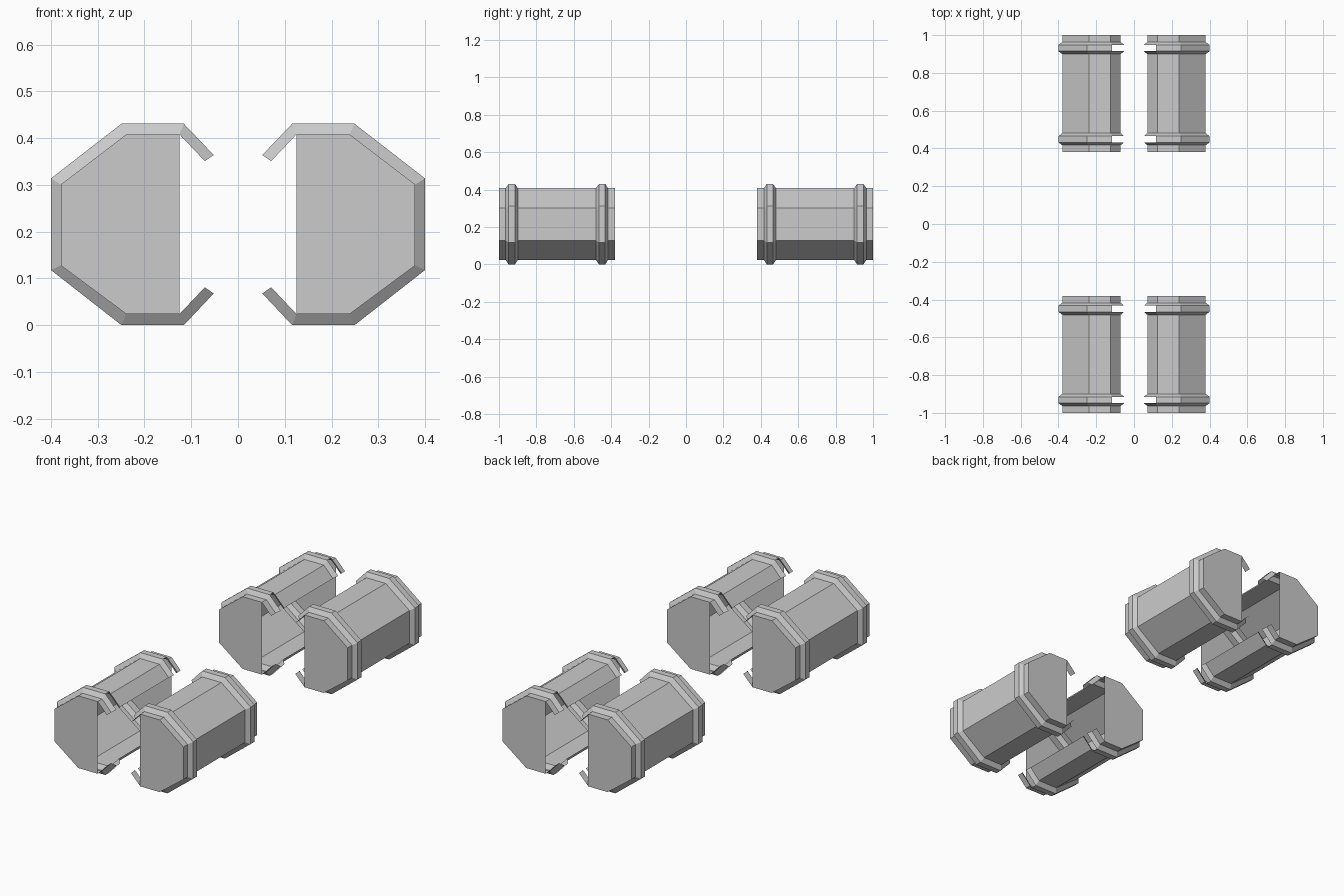
import bpy, bmesh

if "Cube" in bpy.data.objects:
    bpy.data.objects.remove(bpy.data.objects["Cube"])

# Cross-sections (x, z): wall sheet and raised rib, from upper lip round to lower lip
WALL = [(.071, .351), (.125, .408), (.239, .408), (.379, .301),
        (.379, .128), (.239, .024), (.125, .024), (.071, .081)]
RIB = [(.052, .364), (.116, .431), (.249, .431), (.40, .314),
       (.40, .118), (.249, 0), (.116, 0), (.052, .068)]

# Stations along y: two bevelled ribs on each trough
STATIONS = [(.38, WALL), (.417, WALL), (.432, RIB), (.465, RIB), (.481, WALL),
            (.899, WALL), (.915, RIB), (.948, RIB), (.964, WALL), (1.0, WALL)]


def trough(name, sx, sy):
    bm = bmesh.new()
    rings = [[bm.verts.new((sx * x, sy * y, z)) for x, z in prof]
             for y, prof in STATIONS]

    def face(vs):
        bm.faces.new(vs if sx * sy > 0 else vs[::-1])

    # Lofted wall; the rib crest is open along both lips
    for k in range(len(rings) - 1):
        a, b = rings[k], rings[k + 1]
        crest = STATIONS[k][1] is RIB and STATIONS[k + 1][1] is RIB
        for i in range(7):
            if crest and i in (0, 6):
                continue
            face([a[i], a[i + 1], b[i + 1], b[i]])
    # Flat end caps
    face(rings[0][1:7][::-1])
    face(rings[-1][1:7])
    me = bpy.data.meshes.new(name)
    bm.to_mesh(me)
    bm.free()
    bpy.context.collection.objects.link(bpy.data.objects.new(name, me))


# Four mirrored troughs
for sy, end in ((-1, "front"), (1, "back")):
    for sx, side in ((-1, "left"), (1, "right")):
        trough(f"half_barrel_{end}_{side}", sx, sy)
